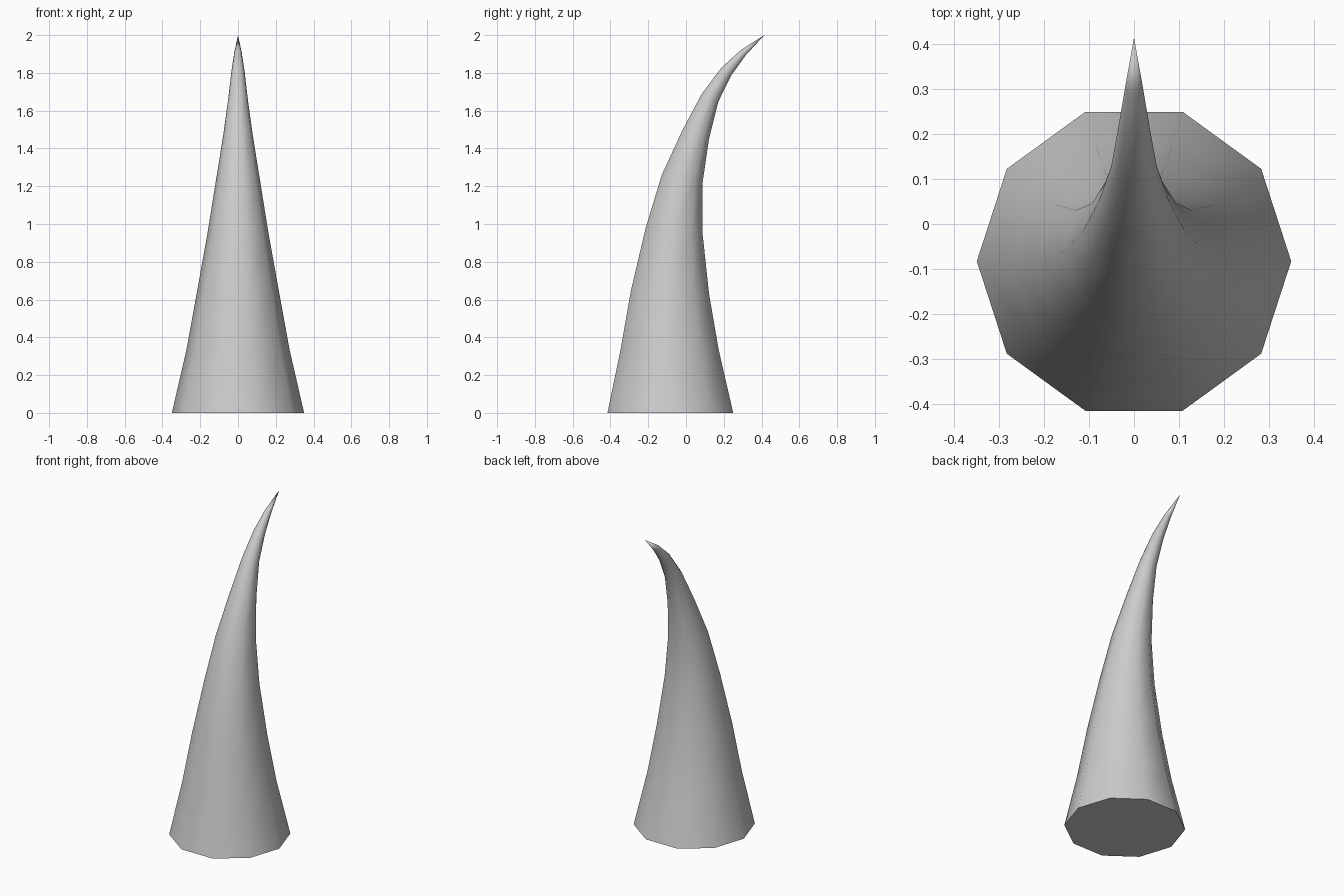
import bpy, bmesh, math

if "Cube" in bpy.data.objects:
    bpy.data.objects.remove(bpy.data.objects["Cube"])

SIDES = 10
# Spine of the horn: (y, z, radius), base to last ring
SPINE = [(-0.083, 0.0, 0.35), (-0.087, 0.335, 0.273), (-0.085, 0.637, 0.218),
         (-0.063, 0.96, 0.16), (-0.021, 1.235, 0.116), (0.051, 1.472, 0.078),
         (0.127, 1.668, 0.051), (0.214, 1.808, 0.035), (0.303, 1.907, 0.02)]
TIP = (0.415, 2.0)

bm = bmesh.new()

# Rings set square to the spine
path = [(y, z) for y, z, r in SPINE] + [TIP]
rings = []
for i, (y, z, r) in enumerate(SPINE):
    tilt = 0.0
    if i > 0:
        tilt = math.atan2(path[i + 1][0] - path[i - 1][0], path[i + 1][1] - path[i - 1][1])
    ring = []
    for k in range(SIDES):
        a = 2 * math.pi * k / SIDES
        d = r * math.sin(a)
        ring.append(bm.verts.new((r * math.cos(a), y + d * math.cos(tilt), z - d * math.sin(tilt))))
    rings.append(ring)

# Skin, pointed tip and flat base
for lo, hi in zip(rings, rings[1:]):
    for k in range(SIDES):
        n = (k + 1) % SIDES
        bm.faces.new((lo[k], lo[n], hi[n], hi[k]))
tip = bm.verts.new((0, *TIP))
for k in range(SIDES):
    bm.faces.new((rings[-1][k], rings[-1][(k + 1) % SIDES], tip))
bm.faces.new(rings[0][::-1])
bmesh.ops.recalc_face_normals(bm, faces=bm.faces)

mesh = bpy.data.meshes.new("horn")
bm.to_mesh(mesh)
bm.free()
horn = bpy.data.objects.new("horn", mesh)
bpy.context.collection.objects.link(horn)

# Smooth sides, sharp base edge
bpy.context.view_layer.objects.active = horn
horn.select_set(True)
bpy.ops.object.shade_smooth_by_angle(angle=math.radians(50))
